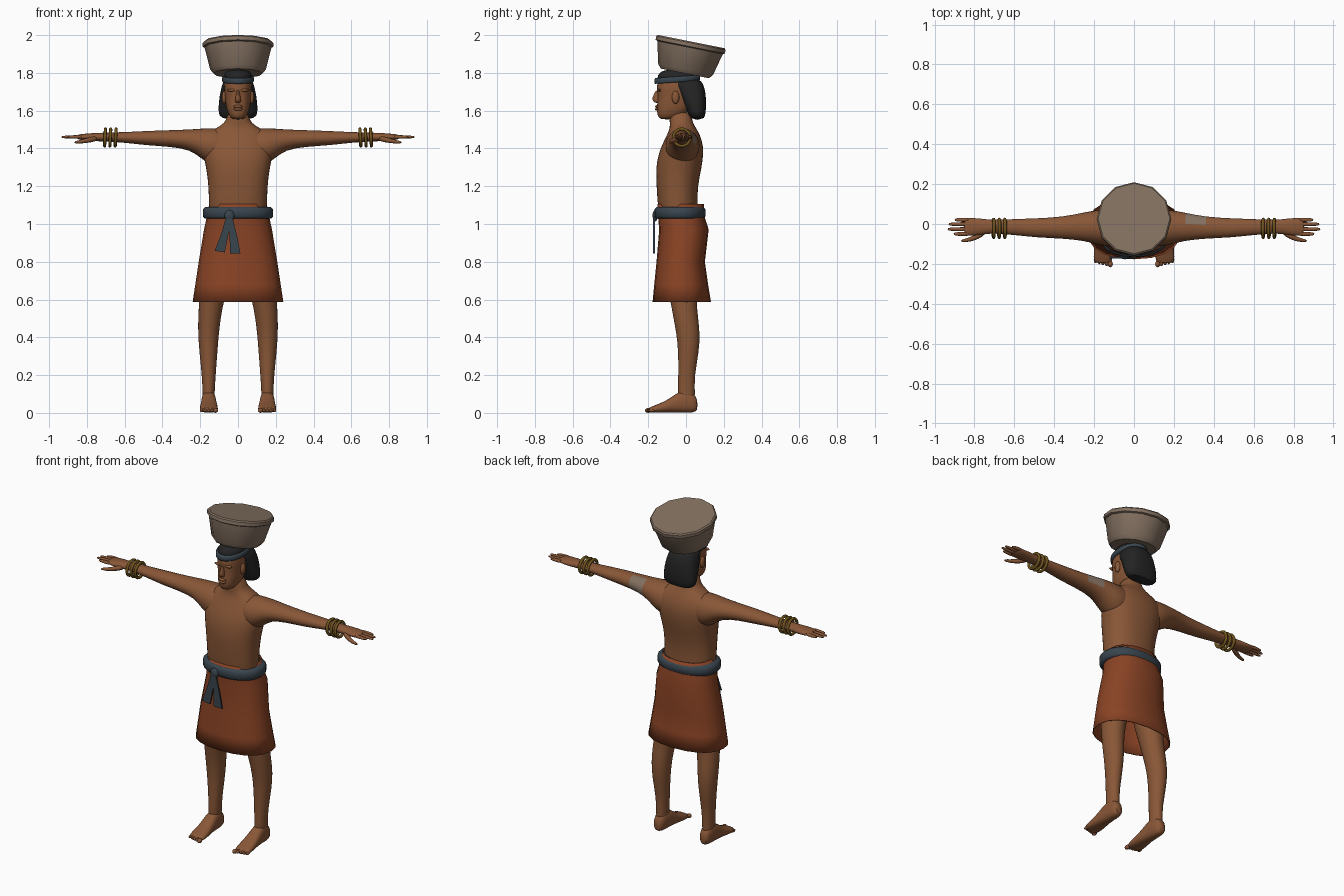
import bpy
import bmesh
import math
from mathutils import Matrix, Vector

cube = bpy.data.objects.get("Cube")
if cube:
    bpy.data.objects.remove(cube, do_unlink=True)


def material(name, r, g, b):
    m = bpy.data.materials.new(name)
    m.use_nodes = True
    m.diffuse_color = (r, g, b, 1)
    bsdf = m.node_tree.nodes["Principled BSDF"]
    bsdf.inputs["Base Color"].default_value = (r, g, b, 1)
    bsdf.inputs["Roughness"].default_value = 0.8
    return m


SKIN = material("brown skin", 0.25, 0.095, 0.038)
CLOTH = material("rust cloth", 0.25, 0.056, 0.018)
SASH = material("slate blue cloth", 0.04, 0.058, 0.075)
HAIR = material("black hair", 0.017, 0.017, 0.018)
GOLD = material("dull gold", 0.16, 0.09, 0.012)
CLAY = material("taupe clay", 0.23, 0.165, 0.12)


def finish(name, bm, mat, angle=60, subdivide=0):
    """Turn a bmesh into a smooth shaded object."""
    bmesh.ops.recalc_face_normals(bm, faces=bm.faces)
    mesh = bpy.data.meshes.new(name)
    bm.to_mesh(mesh)
    bm.free()
    mesh.materials.append(mat)
    ob = bpy.data.objects.new(name, mesh)
    bpy.context.collection.objects.link(ob)
    bpy.ops.object.select_all(action="DESELECT")
    ob.select_set(True)
    bpy.context.view_layer.objects.active = ob
    bpy.ops.object.shade_smooth_by_angle(angle=math.radians(angle))
    if subdivide:
        ob.modifiers.new("Subdivision", "SUBSURF").levels = subdivide
        ob.modifiers["Subdivision"].render_levels = subdivide
    return ob


def loft(name, axis, rings, mat, sides=14, power=2.0, caps=True, side=1,
         subdivide=1, angle=60):
    """Skin rounded sections (position, low u, high u, low v, high v) along an axis."""
    bm = bmesh.new()
    loops = []
    for t, u0, u1, v0, v1 in rings:
        loop = []
        for i in range(sides):
            a = math.tau * i / sides
            c, s = math.cos(a), math.sin(a)
            c = math.copysign(abs(c) ** (2 / power), c)
            s = math.copysign(abs(s) ** (2 / power), s)
            u = (u0 + u1 + c * (u1 - u0)) / 2
            v = (v0 + v1 + s * (v1 - v0)) / 2
            x, y, z = {"x": (t, u, v), "y": (u, t, v), "z": (u, v, t)}[axis]
            loop.append(bm.verts.new((x * side, y, z)))
        loops.append(loop)
    for a, b in zip(loops, loops[1:]):
        for i in range(sides):
            j = (i + 1) % sides
            bm.faces.new((a[i], a[j], b[j], b[i]))
    if caps:
        bm.faces.new(loops[0])
        bm.faces.new(loops[-1])
    return finish(name, bm, mat, angle, subdivide)


def upright(name, rings, mat, **options):
    """Loft centred on x from (height, half width, front, back)."""
    return loft(name, "z", [(z, -w, w, f, b) for z, w, f, b in rings], mat, **options)


def ellipsoid(name, centre, size, mat):
    bm = bmesh.new()
    place = Matrix.Translation(centre) @ Matrix.Diagonal((*size, 1))
    bmesh.ops.create_uvsphere(bm, u_segments=12, v_segments=8, radius=1, matrix=place)
    return finish(name, bm, mat)


def plate(name, outline, front, back, mat):
    """Flat cloth strip from an x, z outline."""
    bm = bmesh.new()
    face = bm.faces.new([bm.verts.new((x, front, z)) for x, z in outline])
    moved = bmesh.ops.extrude_face_region(bm, geom=[face])["geom"]
    verts = [v for v in moved if isinstance(v, bmesh.types.BMVert)]
    bmesh.ops.translate(bm, verts=verts, vec=Vector((0, back - front, 0)))
    return finish(name, bm, mat, 30)


# Torso and neck
upright("torso", [
    (0.95, .15, -.13, .08), (1.08, .155, -.15, .06), (1.2, .157, -.157, .062),
    (1.3, .17, -.162, .085), (1.38, .19, -.145, .095), (1.44, .19, -.118, .088),
    (1.49, .155, -.092, .066), (1.52, .09, -.085, .045), (1.55, .06, -.088, .032),
    (1.6, .055, -.09, .03)], SKIN, sides=20, power=2.3)

# Head and face
upright("head", [
    (1.553, .028, -.135, -.07), (1.57, .046, -.151, -.02), (1.6, .059, -.156, .02),
    (1.64, .067, -.154, .05), (1.68, .071, -.15, .06), (1.72, .074, -.157, .065),
    (1.76, .071, -.152, .06), (1.79, .05, -.13, .04)], SKIN, sides=18, power=2.3)
upright("nose", [
    (1.715, .007, -.158, -.13), (1.665, .015, -.185, -.13),
    (1.648, .019, -.176, -.13), (1.64, .012, -.16, -.13)], SKIN, sides=8)
for label, z in (("upper_lip", 1.622), ("lower_lip", 1.608)):
    ellipsoid(label, (0, -.152, z), (.024, .012, .008), SKIN)
for side, label in ((1, "left"), (-1, "right")):
    ellipsoid(label + "_brow", (side * .033, -.143, 1.708), (.025, .011, .008), SKIN)
    ellipsoid(label + "_ear", (side * .073, -.055, 1.67), (.012, .02, .034), SKIN)

# Hair and headband
upright("hair_back", [
    (1.55, .1, .02, .1), (1.6, .106, .005, .106), (1.65, .103, -.022, .108),
    (1.7, .095, -.045, .104), (1.74, .085, -.075, .094), (1.775, .07, -.09, .07)],
    HAIR, sides=16, power=2.6)
upright("hair_crown", [
    (1.745, .076, -.154, .07), (1.775, .078, -.155, .07), (1.8, .072, -.145, .064),
    (1.82, .05, -.11, .045)], HAIR, sides=18)
band = upright("headband", [
    (1.75, .08, -.163, .068), (1.755, .084, -.167, .075), (1.774, .084, -.167, .075),
    (1.78, .08, -.163, .068)], SASH, sides=20, subdivide=0)
for v in band.data.vertices:
    v.co.z += (v.co.y + .05) * .07

# Arms, hands and bracelets
for side, label in ((1, "left"), (-1, "right")):
    arm = loft(label + "_arm", "x", [
        (.04, -.1, .06, 1.34, 1.5), (.13, -.118, .078, 1.3, 1.512),
        (.19, -.104, .072, 1.34, 1.508), (.25, -.086, .06, 1.392, 1.502),
        (.36, -.074, .037, 1.408, 1.498), (.48, -.07, .03, 1.415, 1.494),
        (.6, -.056, .026, 1.43, 1.487), (.72, -.046, .02, 1.438, 1.484),
        (.77, -.056, .03, 1.437, 1.482), (.83, -.062, .032, 1.444, 1.477),
        (.855, -.056, .026, 1.45, 1.472)], SKIN, side=side)
    if side == 1:
        # Pale patch on the back of the left upper arm
        arm.data.materials.append(CLAY)
        for face in arm.data.polygons:
            if .25 < face.center.x < .36 and face.normal.y > .3 and face.normal.z > -.6:
                face.material_index = 1
    for finger, y, tip in (("index", -.05, .905), ("middle", -.026, .935),
                           ("ring", -.001, .93), ("little", .021, .9)):
        loft(f"{label}_{finger}_finger", "x", [
            (.82, y - .012, y + .012, 1.45, 1.473),
            (.87, y - .011, y + .011, 1.451, 1.471),
            (tip - .01, y - .009, y + .009, 1.453, 1.468),
            (tip, y - .005, y + .005, 1.456, 1.464)], SKIN, sides=8, side=side)
    loft(label + "_thumb", "x", [
        (.74, -.05, -.02, 1.44, 1.47), (.78, -.079, -.04, 1.43, 1.462),
        (.83, -.092, -.07, 1.425, 1.447), (.87, -.092, -.078, 1.425, 1.438)],
        SKIN, sides=8, side=side)
    for i in range(3):
        bpy.ops.mesh.primitive_torus_add(
            major_segments=20, minor_segments=8, major_radius=.045, minor_radius=.0085,
            location=(side * (.648 + i * .028), -.022, 1.458),
            rotation=(0, math.radians(90 - side * 3), 0))
        bracelet = bpy.context.object
        bracelet.name = f"{label}_bracelet_{i + 1}"
        bracelet.data.materials.append(GOLD)
        bpy.ops.object.shade_smooth_by_angle(angle=math.radians(60))

# Legs, feet and toes
for side, label in ((1, "left"), (-1, "right")):
    loft(label + "_leg", "z", [
        (.04, .122, .188, -.04, .05), (.1, .124, .188, -.045, .048),
        (.2, .117, .192, -.042, .046), (.32, .108, .206, -.042, .07),
        (.42, .1, .213, -.052, .076), (.5, .09, .213, -.068, .066),
        (.6, .072, .207, -.086, .056), (.75, .03, .2, -.115, .07),
        (.93, .01, .17, -.12, .08)], SKIN, side=side)
    loft(label + "_foot", "y", [
        (.062, .135, .178, .012, .07), (.04, .12, .19, 0, .11),
        (-.02, .116, .194, 0, .125), (-.06, .113, .196, .002, .096),
        (-.11, .107, .201, .002, .062), (-.165, .104, .205, 0, .04),
        (-.2, .112, .198, .002, .028)], SKIN, power=2.5, side=side)
    for i in range(5):
        big = .013 if i == 0 else .009
        ellipsoid(f"{label}_toe_{i + 1}", (side * (.119 + i * .0185), -.2 + i * .005, .013),
                  (big, .017, big), SKIN)

# Skirt, open at the hem
skirt = upright("skirt", [
    (1.106, .152, -.152, .094), (1.04, .165, -.148, .098), (.97, .18, -.142, .12),
    (.8, .208, -.156, .1), (.68, .226, -.168, .117), (.588, .24, -.177, .132)],
    CLOTH, sides=20, power=2.3, caps=False, subdivide=0)
skirt.modifiers.new("Thickness", "SOLIDIFY").thickness = .006

# Belt with knot and hanging tails
upright("belt", [
    (1.028, .174, -.156, .09), (1.04, .186, -.167, .103), (1.078, .186, -.167, .103),
    (1.09, .174, -.156, .09)], SASH, sides=24, power=2.2, subdivide=0)
ellipsoid("belt_knot", (-.045, -.163, 1.044), (.027, .014, .03), SASH)
plate("right_sash_tail", [(-.065, 1.03), (-.035, 1.03), (-.05, .95), (-.07, .85),
                          (-.123, .858), (-.085, .96)], -.172, -.163, SASH)
plate("left_sash_tail", [(-.057, 1.03), (-.028, 1.03), (-.008, .95), (.013, .845),
                         (-.042, .845), (-.045, .95)], -.174, -.165, SASH)

# Tilted bowl carried on the head
bowl = upright("bowl", [(z, r, -r, r) for z, r in (
    (0, .13), (.022, .148), (.14, .177), (.145, .187), (.165, .187), (.172, .18))],
    CLAY, sides=12, subdivide=0, angle=40)
bowl.rotation_euler.x = math.radians(-11.3)
bowl.location = (0, -.006, 1.797)
